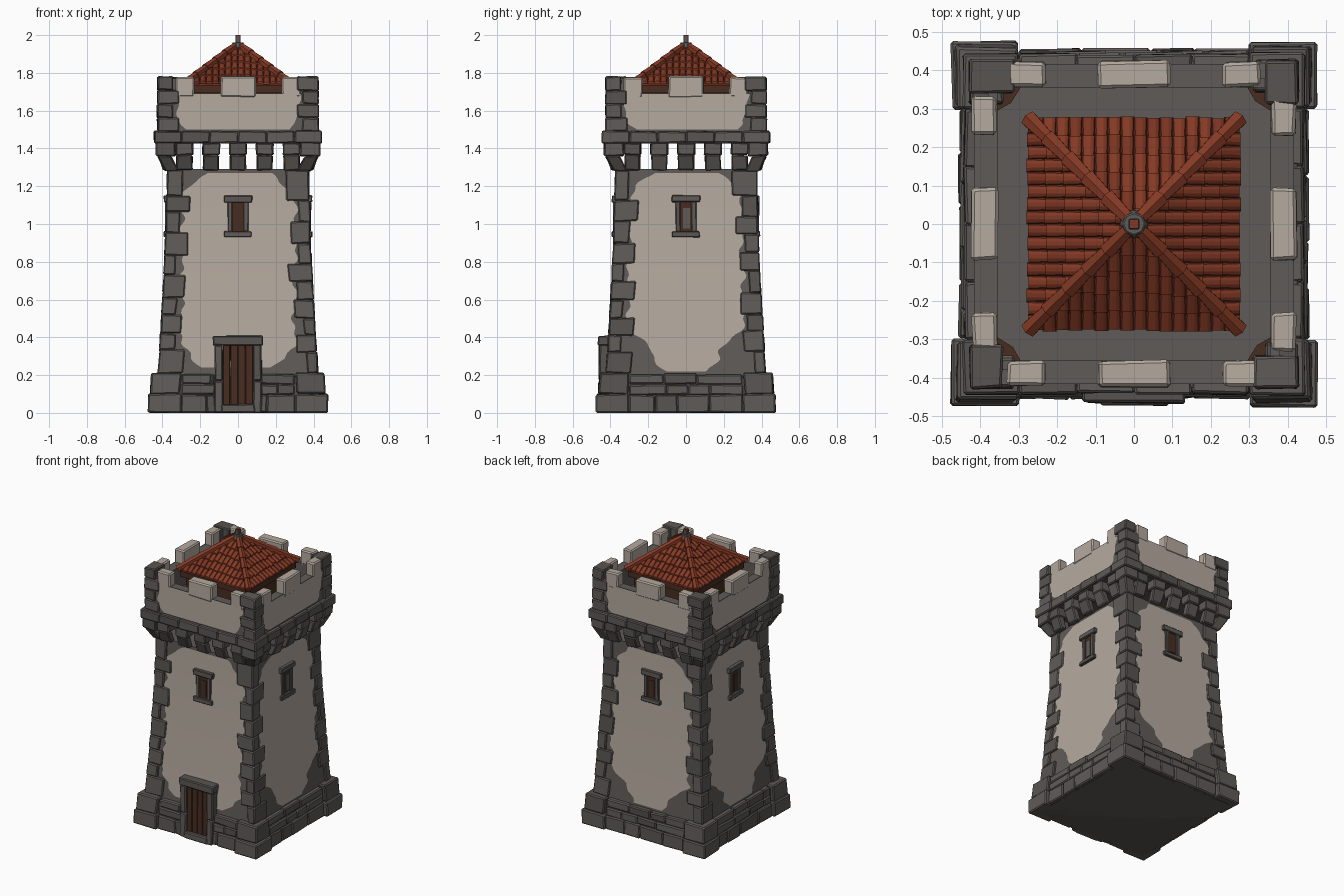
import bpy, bmesh, math, random
from mathutils import Matrix, Vector

random.seed(7)
if "Cube" in bpy.data.objects:
    bpy.data.objects.remove(bpy.data.objects["Cube"])


def material(name, rgb):
    m = bpy.data.materials.new(name)
    m.use_nodes = True
    m.diffuse_color = (*rgb, 1)
    node = m.node_tree.nodes["Principled BSDF"]
    node.inputs["Base Color"].default_value = (*rgb, 1)
    node.inputs["Roughness"].default_value = 0.9
    return m


STONE = material("grey stone", (0.115, 0.105, 0.097))
DARK = material("dark grey stone", (0.095, 0.087, 0.08))
PLASTER = material("pale plaster", (0.46, 0.40, 0.345))
TILE = material("red tile", (0.235, 0.042, 0.018))
TILE_DARK = material("dark red tile", (0.195, 0.034, 0.015))
WOOD = material("brown wood", (0.065, 0.026, 0.015))
STONES = [STONE, DARK]


def side(k):
    return Matrix.Rotation(k * math.pi / 2, 4, 'Z')


def finish(name, bm, mats, bevel=0.0):
    bmesh.ops.recalc_face_normals(bm, faces=bm.faces)
    me = bpy.data.meshes.new(name)
    bm.to_mesh(me)
    bm.free()
    for m in mats:
        me.materials.append(m)
    ob = bpy.data.objects.new(name, me)
    bpy.context.collection.objects.link(ob)
    if bevel:
        mod = ob.modifiers.new("worn edges", 'BEVEL')
        mod.width = bevel
        mod.segments = 1
    return ob


def block(bm, lo, hi, k=0, shift=(0, 0), rough=0.004, mat=None):
    """Rough stone between two corners; shift slides its top."""
    made = bmesh.ops.create_cube(bm, size=1)["verts"]
    for v in made:
        top = v.co.z > 0
        p = [lo[i] if v.co[i] < 0 else hi[i] for i in range(3)]
        p = Vector([a + random.uniform(-rough, rough) for a in p])
        if top:
            p += Vector((*shift, 0))
        p.z = max(p.z, 0)
        v.co = side(k) @ p
    index = random.choice((0, 0, 1)) if mat is None else mat
    for f in {f for v in made for f in v.link_faces}:
        f.material_index = index


def half(z):
    """Outer half width of the flared shaft."""
    return 0.375 + 0.05 * max(0, (1.28 - z) / 1.07) ** 1.5


def wall(z):
    return half(z) - 0.014 if z < 1.4 else 0.416


def lerp(keys, z):
    for (a, p), (b, q) in zip(keys, keys[1:]):
        if z <= b:
            return p + (q - p) * (z - a) / (b - a)
    return keys[-1][1]


# Tapered core wall
bm = bmesh.new()
rings = []
for z in [0] + [0.15 + 0.095 * i for i in range(13)]:
    w = wall(z)
    rings.append([bm.verts.new((sx * w, sy * w, z)) for sx, sy in ((-1, -1), (1, -1), (1, 1), (-1, 1))])
for a, b in zip(rings, rings[1:]):
    for i in range(4):
        j = (i + 1) % 4
        bm.faces.new((a[i], a[j], b[j], b[i]))
bm.faces.new(rings[0])
bm.faces.new(rings[-1])
finish("shaft_wall", bm, [STONE])

# Worn plaster skins on the shaft and parapet
FRONT = [(0.24, 0.19), (0.29, 0.25), (0.36, 0.30), (1.12, 0.30), (1.2, 0.26), (1.27, 0.17)]
OTHER = [(0.22, 0.11), (0.28, 0.16), (0.34, 0.18), (0.43, 0.30), (1.12, 0.30), (1.2, 0.26), (1.27, 0.17)]
UPPER = [(1.5, 0.27), (1.53, 0.31), (1.69, 0.325)]


def skin(bm, keys, k, rows, ragged):
    z0, z1 = keys[0][0], keys[-1][0]
    phase = [random.uniform(0, 6) for _ in range(4)]
    last = None
    for i in range(rows + 1):
        z = z0 + (z1 - z0) * i / rows
        y = -wall(z) - 0.005
        pair = []
        for s, a, b in ((-1, phase[0], phase[1]), (1, phase[2], phase[3])):
            x = lerp(keys, z) + ragged * (math.sin(27 * z + a) + 0.8 * math.sin(71 * z + b))
            pair.append(bm.verts.new(side(k) @ Vector((s * x, y, z))))
        if last:
            bm.faces.new((last[0], last[1], pair[1], pair[0]))
        last = pair


bm = bmesh.new()
for k in range(4):
    skin(bm, OTHER if k else FRONT, k, 64, 0.012)
    skin(bm, UPPER, k, 16, 0.007)
finish("plaster_skin", bm, [PLASTER])

# Plinth: corner stones and two courses between them
bm = bmesh.new()
block(bm, (-0.435, -0.435, 0), (0.435, 0.435, 0.195), rough=0, mat=1)
for k in range(4):
    block(bm, (-0.475, -0.475, 0), (-0.30, -0.30, 0.10), k)
    block(bm, (-0.465, -0.465, 0.10), (-0.31, -0.31, 0.213), k, (0.008, 0.008))
    for z0, z1, y in ((0, 0.095, -0.455), (0.095, 0.15, -0.449), (0.15, 0.205, -0.443)):
        x = -0.30
        while x < 0.29:
            end = x + random.uniform(0.11, 0.2)
            end = 0.30 if end > 0.23 else end
            parts = [(x, end)]
            if k == 0:
                parts = [(x, min(end, -0.12)), (max(x, 0.12), end)]
            for a, b in parts:
                if b - a > 0.01:
                    block(bm, (a, y, z0), (b, -0.38, z1), k)
            x = end
finish("plinth_stones", bm, STONES, 0.007)

# Interlocking corner stones on shaft and parapet
bm = bmesh.new()
for k in range(4):
    z, n = 0.21, 0
    while z < 1.27:
        top = min(z + random.uniform(0.085, 0.125), 1.285)
        if top > 1.22:
            top = 1.285
        h, d = half(z), half(z) - half(top)
        lx, ly = ((0.115, 0.07), (0.07, 0.115))[n % 2]
        lx, ly = (a + random.uniform(-0.012, 0.02) for a in (lx, ly))
        block(bm, (-h, -h, z), (lx - h, ly - h, top), k, (d, d))
        z, n = top, n + 1
    for n in range(4):
        lx, ly = ((0.115, 0.085), (0.085, 0.115))[n % 2]
        z, h = 1.49 + 0.0725 * n, 0.427
        block(bm, (-h, -h, z), (lx - h, ly - h, z + 0.0725), k)
finish("corner_stones", bm, STONES, 0.006)

# Cornice: corbels, flared corners and slab course
bm = bmesh.new()
block(bm, (-0.43, -0.43, 1.425), (0.43, 0.43, 1.487), rough=0, mat=1)
for k in range(4):
    block(bm, (-0.385, -0.385, 1.28), (-0.31, -0.31, 1.36), k, (-0.042, -0.042))
    block(bm, (-0.433, -0.433, 1.36), (-0.33, -0.33, 1.435), k)
    for i in range(-2, 3):
        x = 0.142 * i
        block(bm, (x - 0.042, -0.395, 1.285), (x + 0.042, -0.35, 1.365), k, (0, -0.03))
        block(bm, (x - 0.046, -0.427, 1.365), (x + 0.046, -0.35, 1.43), k)
    block(bm, (-0.445, -0.445, 1.43), (-0.30, -0.30, 1.492), k)
    for i in range(4):
        x = -0.30 + 0.15 * i
        block(bm, (x, -0.441, 1.43), (x + 0.15, -0.37, 1.49), k)
finish("cornice_stones", bm, STONES, 0.006)

# Parapet walls, crenel sills and the floor inside
FLOOR = 1.54
bm = bmesh.new()
block(bm, (-0.37, -0.37, 1.48), (0.37, 0.37, FLOOR), rough=0, mat=0)
for k in range(4):
    block(bm, (-0.416, -0.416, 1.485), (0.36, -0.355, 1.69), k, rough=0, mat=0)
    block(bm, (-0.38, -0.38, 1.6), (-0.31, -0.31 - 0.045, 1.77), k, rough=0, mat=0)
finish("parapet_wall", bm, STONES)

bm = bmesh.new()
for k in range(4):
    block(bm, (-0.093, -0.424, 1.67), (0.093, -0.355, 1.782), k, rough=0.003)
    for a, b in ((-0.33, -0.23), (0.23, 0.33)):
        block(bm, (a, -0.421, 1.67), (b, -0.357, 1.777), k, rough=0.003)
finish("merlons", bm, [PLASTER, PLASTER], 0.008)

bm = bmesh.new()
for k in range(4):
    pts = ((-0.355, -0.355), (-0.295, -0.355), (-0.315, -0.32), (-0.355, -0.295))
    bm.faces.new([bm.verts.new(side(k) @ Vector((*p, FLOOR + 0.004))) for p in pts])
finish("floor_corner_boards", bm, [WOOD])

# Windows on every side
bm = bmesh.new()
panes = bmesh.new()
for k in range(4):
    y, back = -wall(1.04) - 0.026, -0.34
    block(bm, (-0.075, y, 1.115), (0.075, back, 1.152), k, rough=0.003)
    block(bm, (-0.073, y, 0.932), (0.073, back, 0.962), k, rough=0.003)
    for s in (-1, 1):
        x = 0.042 * s
        block(bm, (x - 0.013, y + 0.006, 0.96), (x + 0.013, back, 1.118), k, rough=0.002)
    block(panes, (-0.032, y + 0.016, 0.96), (0.032, back, 1.118), k, rough=0, mat=0)
    block(panes, (-0.016, y + 0.012, 0.975), (0.02, back, 1.085), k, rough=0, mat=1 if k == 1 else 0)
finish("window_frames", bm, STONES, 0.004)
finish("window_panes", panes, [WOOD, STONE])

# Door with stone surround
bm = bmesh.new()
for a, b in ((-0.125, -0.078), (0.078, 0.125)):
    block(bm, (a, -0.464, 0), (b, -0.36, 0.17))
    block(bm, (a, -0.46, 0.17), (b, -0.36, 0.36))
block(bm, (-0.132, -0.466, 0.357), (0.132, -0.36, 0.41))
block(bm, (-0.09, -0.47, 0), (0.09, -0.38, 0.045))
finish("door_surround", bm, STONES, 0.006)
bm = bmesh.new()
for i in range(4):
    x = -0.08 + 0.04 * i
    block(bm, (x, -0.447, 0.03), (x + 0.039, -0.38, 0.36), rough=0.001, mat=0)
finish("door_planks", bm, [WOOD], 0.003)

# Roof support and pyramid under the tiles
EAVE, Z0, SLOPE = 0.27, 1.738, 0.74
bm = bmesh.new()
block(bm, (-0.235, -0.235, FLOOR), (0.235, 0.235, 1.70), rough=0, mat=0)
block(bm, (-0.262, -0.262, 1.695), (0.262, 0.262, 1.735), rough=0, mat=0)
finish("roof_support", bm, [WOOD])
bm = bmesh.new()
bmesh.ops.create_cone(bm, cap_ends=True, segments=4, radius1=0.265 * math.sqrt(2), radius2=0, depth=EAVE * SLOPE,
                      matrix=Matrix.Translation((0, 0, Z0 - 0.004 + EAVE * SLOPE / 2)) @ Matrix.Rotation(math.pi / 4, 4, 'Z'))
finish("roof_base", bm, [TILE_DARK])

# Barrel tiles in overlapping rows
bm = bmesh.new()
COLS, ROW = 16, 0.045
for k in range(4):
    for i in range(COLS):
        c = (i + 0.5) * 2 * EAVE / COLS - EAVE
        d = EAVE + random.uniform(0, 0.006)
        while d > abs(c) + 0.004:
            up = max(d - ROW - random.uniform(0, 0.006), abs(c) - 0.004)
            rings = []
            for dist, lift, r in ((d + 0.004, 0.009, 0.0185), (up, 0.001, 0.016)):
                ring = []
                for j in range(6):
                    a = math.pi * j / 5
                    p = (c - r * math.cos(a), -dist, Z0 + (EAVE - dist) * SLOPE + lift + 0.014 * math.sin(a))
                    ring.append(bm.verts.new(side(k) @ Vector(p)))
                rings.append(ring)
            lower, upper = rings
            faces = [bm.faces.new((lower[j], lower[j + 1], upper[j + 1], upper[j])) for j in range(5)]
            faces.append(bm.faces.new(lower))
            shade = random.choice((0, 0, 1))
            for f in faces:
                f.material_index = shade
            d = up
finish("roof_tiles", bm, [TILE, TILE_DARK])

# Ridge tiles along the four hips
bm = bmesh.new()
for k in range(4):
    low, high = Vector((-0.272, -0.272, Z0 + 0.014)), Vector((-0.015, -0.015, Z0 + 0.205))
    turn = (high - low).to_track_quat('Z', 'Y').to_matrix().to_4x4()
    for i in range(5):
        mid = low.lerp(high, (i + 0.5) / 5)
        bmesh.ops.create_cone(bm, cap_ends=True, segments=6, radius1=0.024, radius2=0.018, depth=(high - low).length / 5 + 0.008,
                              matrix=side(k) @ Matrix.Translation(mid) @ turn)
finish("hip_tiles", bm, [TILE])

# Finial
bm = bmesh.new()
bmesh.ops.create_cone(bm, cap_ends=True, segments=8, radius1=0.038, radius2=0.03, depth=0.03,
                      matrix=Matrix.Translation((0, 0, 1.947)))
block(bm, (-0.014, -0.014, 1.95), (0.014, 0.014, 1.997), rough=0, mat=0)
finish("finial", bm, STONES, 0.003)
bm = bmesh.new()
block(bm, (-0.012, -0.012, 1.99), (0.012, 0.012, 2.0), rough=0, mat=0)
finish("finial_cap", bm, [TILE])
